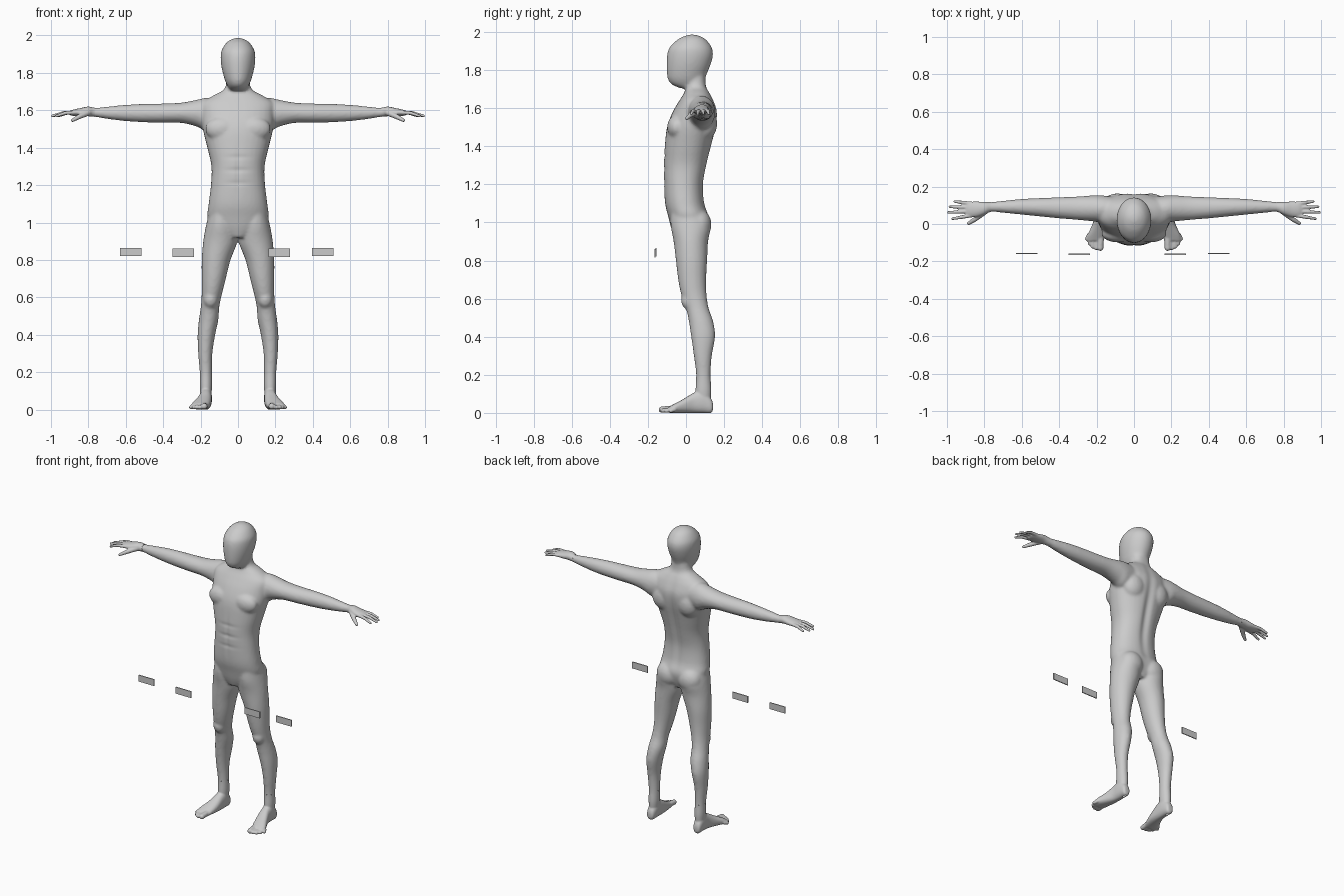
import bpy, bmesh, math
from mathutils import Vector, Matrix

cube = bpy.data.objects.get("Cube")
if cube:
    bpy.data.objects.remove(cube, do_unlink=True)

UNIT = 0.01  # all sizes below are in hundredths
SIDES, STEPS = 32, 4

grey = bpy.data.materials.new("light_grey")
grey.use_nodes = True
colour = (0.6, 0.6, 0.6, 1)
grey.diffuse_color = colour
grey.node_tree.nodes["Principled BSDF"].inputs["Base Color"].default_value = colour


def spline(rows):
    """Smoothly interpolate rows of numbers."""
    out = []
    for i in range(len(rows) - 1):
        p, q, r, s = (rows[max(0, min(len(rows) - 1, i + k))] for k in (-1, 0, 1, 2))
        for k in range(STEPS):
            t = k / STEPS
            out.append([b + t / 2 * (c - a + t * (2 * a - 5 * b + 4 * c - d + t * (3 * (b - c) + d - a)))
                        for a, b, c, d in zip(p, q, r, s)])
    return out + [list(rows[-1])]


def loft(bm, axis, rows, side=1, power=1.0):
    """Closed skin over rows of (position, low, high, low, high) along an axis."""
    rings = []
    for pos, a0, a1, b0, b1 in spline(rows):
        ring = []
        for k in range(SIDES):
            c, s = math.cos(math.tau * k / SIDES), math.sin(math.tau * k / SIDES)
            a = (a0 + a1) / 2 + (a1 - a0) / 2 * math.copysign(abs(c) ** power, c)
            b = (b0 + b1) / 2 + (b1 - b0) / 2 * math.copysign(abs(s) ** power, s)
            x, y, z = {"x": (pos, a, b), "y": (a, pos, b), "z": (a, b, pos)}[axis]
            ring.append(bm.verts.new(Vector((side * x, y, z)) * UNIT))
        rings.append(ring)
    for low, high in zip(rings, rings[1:]):
        for k in range(SIDES):
            n = (k + 1) % SIDES
            bm.faces.new((low[k], low[n], high[n], high[k]))
    bm.faces.new(rings[0])
    bm.faces.new(rings[-1])


def blob(bm, centre, radii, side=1):
    spot = Vector((side * centre[0], centre[1], centre[2])) * UNIT
    shape = Matrix.Translation(spot) @ Matrix.Diagonal(Vector(radii) * UNIT).to_4x4()
    bmesh.ops.create_icosphere(bm, subdivisions=3, radius=1, matrix=shape)


def digit(bm, points, side):
    """Finger or toe: a rounded tube through (x, y, z, radius) points."""
    for (x, y, z, r), (u, v, w, q) in zip(points, points[1:]):
        for k in range(13):
            t = k / 12
            e = r + (q - r) * t
            blob(bm, (x + (u - x) * t, y + (v - y) * t, z + (w - z) * t), (e, e, e), side)


def add_object(name, bm):
    mesh = bpy.data.meshes.new(name)
    bm.to_mesh(mesh)
    bm.free()
    mesh.materials.append(grey)
    obj = bpy.data.objects.new(name, mesh)
    bpy.context.collection.objects.link(obj)
    return obj


def fuse(bm, voxel, rounds):
    """Union everything into one soft skin."""
    bmesh.ops.recalc_face_normals(bm, faces=bm.faces)
    obj = add_object("blend", bm)
    remesh = obj.modifiers.new("remesh", "REMESH")
    remesh.mode, remesh.voxel_size = "VOXEL", voxel
    smooth = obj.modifiers.new("smooth", "SMOOTH")
    smooth.factor, smooth.iterations = 0.5, rounds
    mesh = bpy.data.meshes.new_from_object(obj.evaluated_get(bpy.context.evaluated_depsgraph_get()))
    out = bmesh.new()
    out.from_mesh(mesh)
    bpy.data.objects.remove(obj, do_unlink=True)
    bpy.data.meshes.remove(mesh)
    return out


def piece(name, source, *planes):
    """Copy the part of a skin lying behind every (point, normal) plane."""
    bm = source.copy()
    for point, normal in planes:
        bmesh.ops.bisect_plane(bm, geom=bm.verts[:] + bm.edges[:] + bm.faces[:], dist=1e-6,
                               plane_co=Vector(point) * UNIT, plane_no=normal, clear_outer=True)
    for face in bm.faces:
        face.smooth = True
    return add_object(name, bm)


def bell(value, width):
    return math.exp(-(value / width) ** 2)


TRUNK = [(92, 6, -6, 9), (97, 13, -7.8, 11), (103, 16.3, -9.3, 12), (110, 15.7, -11, 9.8),
         (120, 14.5, -11.6, 9.2), (130, 14.2, -11.7, 11), (140, 16.4, -11.2, 13.4),
         (150, 18.8, -10, 15.8), (158, 19.5, -7, 16.4), (164, 19, -3.5, 14.5),
         (168, 13, -1, 12.5), (171.5, 7.2, 0, 10.6), (178, 6, -1, 10.2)]
HEAD = [(170.5, 4, -3, 6), (172.5, 5.3, -7.5, 8.5), (175, 6.6, -9.4, 10), (178, 7.6, -10, 11),
        (183, 8.8, -10.2, 13), (188, 9.3, -9.9, 14.2), (192, 8.8, -8.6, 13.5),
        (196, 6.3, -4.5, 10.5), (198, 3.4, -0.5, 7), (198.7, 1, 2, 4)]
LEG = [(104, 2, 15.8, -8, 11), (98, 1, 17.2, -8, 13), (90, 0.3, 18.6, -6.5, 11.6),
       (80, 4, 19.4, -5.3, 11.1), (70, 6.5, 19.4, -4.1, 10.6), (62, 8.5, 19.4, -2.5, 10.8),
       (55, 10, 19.9, 0, 11.9), (48, 10.5, 20.9, 1.5, 14.3), (40, 12.2, 21.6, 2.7, 15.3),
       (30, 13.7, 21.3, 4.1, 13.6), (20, 13.9, 20.5, 5.3, 12.9), (12, 13.9, 20.4, 5, 13.3)]
ARM = [(8, 2, 14, 151, 166), (17, 1, 15.3, 149, 166.6), (22, 1.4, 15.3, 151.3, 165.6),
       (30, 2.2, 14.7, 153.2, 164.1), (40, 3, 14.3, 153.4, 163.6), (50, 4, 13.9, 153.6, 163.4),
       (60, 5, 13.4, 154.2, 162.9), (70, 6, 12.4, 155.4, 161.9), (76, 6.6, 11.8, 156.4, 161.3),
       (79, 6, 11.8, 156.6, 161.6)]
PALM = [(80, 5, 11.8, 156.8, 162), (84, 3.8, 12, 156.8, 161.2), (88, 3.6, 11.9, 157, 160.4),
        (90, 4, 11.5, 157.4, 159.6)]
FOOT = [(14.2, 16, 18.6, 2, 4.5), (13.2, 14.8, 19.8, 0, 7.5), (9, 14, 20.4, 0, 12), (4, 14, 20.8, 0, 10.5),
        (-1, 14.3, 22.6, 0, 7.5), (-6, 15.3, 24.8, 0, 4.8), (-9, 16.2, 25, 0, 3.2)]
FINGERS = [(4.6, 97, 2.8), (6.8, 99.3, 6.2), (8.9, 98.5, 9.2), (10.9, 95.8, 12)]
TOES = [(17.8, 18, -12.8, 1.7), (19.8, 20.4, -12.8, 1.2), (21.4, 22.2, -11.9, 1.2),
        (22.9, 23.8, -10.4, 1.1), (24.2, 25.2, -8, 1.1)]
MUSCLES = [((8.5, -5, 150), (9, 4.9, 6.5)),   # chest
           ((9, 10, 152), (8, 6.4, 9)),       # shoulder blade
           ((8, 6.8, 99), (8, 6.6, 8)),       # buttock
           ((14.6, 1.6, 59), (4, 4.2, 5))]    # kneecap

# Whole body skin: trunk, head, limbs and muscles
body = bmesh.new()
for rows, power in ((TRUNK, 0.9), (HEAD, 1)):
    loft(body, "z", [(z, -w, w, front, back) for z, w, front, back in rows], power=power)
for side in (1, -1):
    loft(body, "z", LEG, side)
    loft(body, "x", ARM, side)
    for centre, radii in MUSCLES:
        blob(body, centre, radii, side)
skin = fuse(body, 0.008, 8)

# Spine groove and stomach muscle lines
for v in skin.verts:
    x, y, z = v.co
    if y > 0.03:
        v.co.y -= 0.013 * bell(x, 0.025) * bell(z - 1.35, 0.25)
    elif z < 1.6:
        rows = sum(bell(z - level, 0.012) for level in (1.21, 1.28, 1.35))
        v.co.y += bell(z - 1.28, 0.13) * (0.004 * bell(x, 0.012) + 0.004 * rows * bell(x, 0.06))

# Split the skin at its seams
waist, collar = (0, 0, 110), (0, 0, 170)
up, tilt = Vector((0, 0, 1)), Vector((0, -0.35, 1))
right = Vector((1, 0, 0))
shoulder, wrist, ankle = (19.5, 0, 0), (76.5, 0, 0), (0, 0, 19)
piece("head", skin, (waist, -up), (collar, -tilt))
piece("torso", skin, (waist, -up), (collar, tilt), (shoulder, right), ((-19.5, 0, 0), -right))
piece("legs", skin, (waist, up), (ankle, -up))
for side, label in ((1, "left"), (-1, "right")):
    out = right * side
    at = [Vector(p) * side for p in (shoulder, wrist)]
    piece(label + "_arm", skin, (waist, -up), (at[0], -out), (at[1], out))

    # Hand
    bm = bmesh.new()
    loft(bm, "x", ARM[-4:-1] + PALM, side)
    for y, tip_x, tip_y in FINGERS:
        digit(bm, [(87, y, 158.8, 1.1), ((87 + tip_x) / 2, (y + tip_y) / 2, 158.6, 1),
                   (tip_x, tip_y, 157, 0.75)], side)
    digit(bm, [(80, 6.5, 158.8, 1.7), (85, 2.5, 156.5, 1.3), (88.5, 0.3, 154.6, 0.9)], side)
    hand = fuse(bm, 0.004, 4)
    piece(label + "_hand", hand, (at[1], -out))
    hand.free()

    # Foot
    bm = bmesh.new()
    loft(bm, "z", LEG[-3:] + [(7, 14.3, 20, 5, 13)], side)
    loft(bm, "y", FOOT, side, 0.85)
    for x, tip_x, tip_y, r in TOES:
        digit(bm, [(x, -6, r + 0.6, r), (tip_x, tip_y, r, r)], side)
    foot = fuse(bm, 0.005, 5)
    piece(label + "_foot", foot, (ankle, up), ((0, 0, 0), -up))
    foot.free()

    # Small floating plates in front of the thighs
    for name, x, y, z in (("inner", 22 if side > 0 else 29.2, -16.2, 83.8), ("outer", 45.3 if side > 0 else 57.3, -15.8, 84.3)):
        bm = bmesh.new()
        box = Matrix.Translation(Vector((side * x, y, z)) * UNIT) @ Matrix.Diagonal((0.115, 0.006, 0.044, 1))
        bmesh.ops.create_cube(bm, size=1, matrix=box)
        add_object(f"{label}_{name}_plate", bm)
skin.free()
